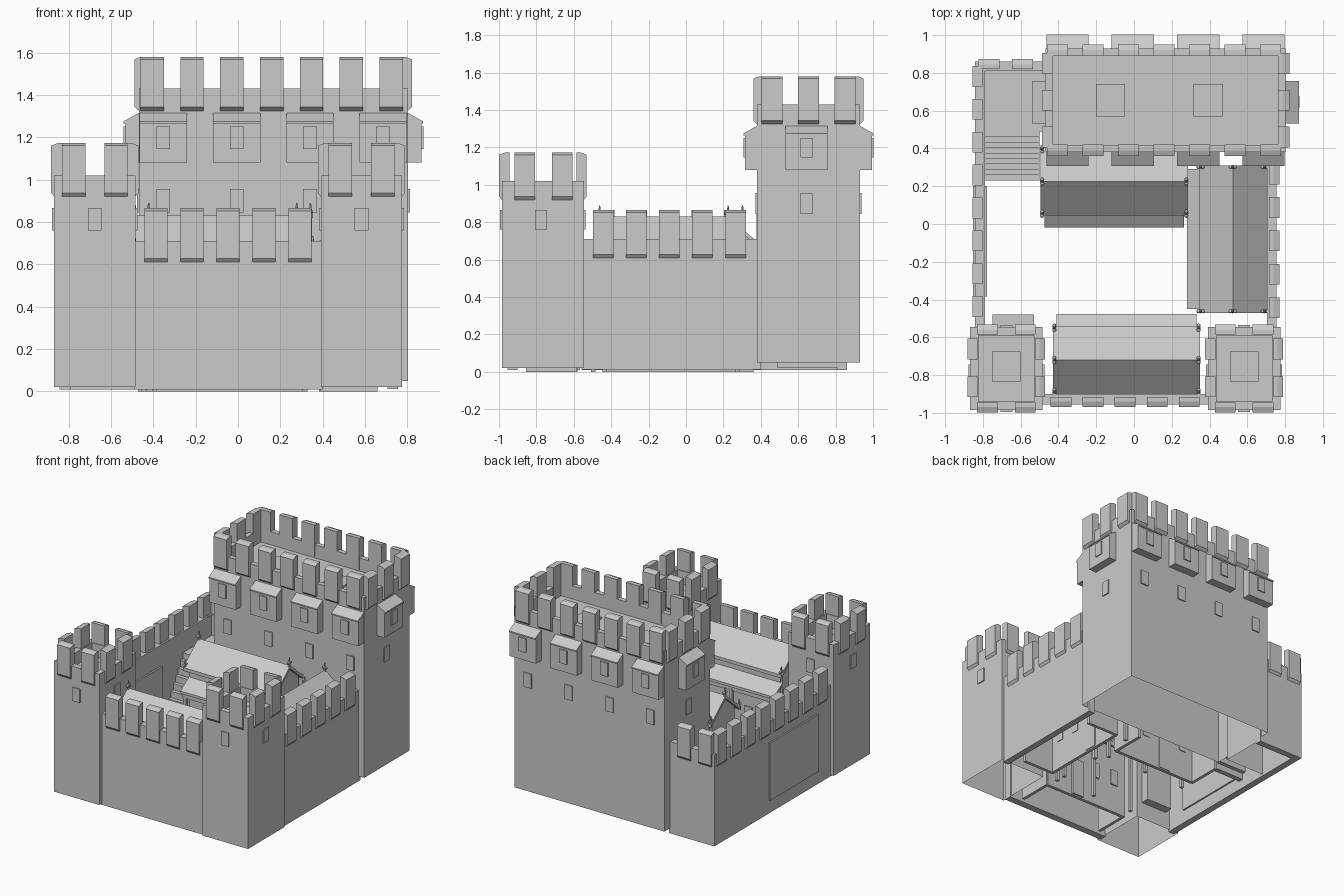
import bpy, bmesh, math
from mathutils import Matrix, Vector

if "Cube" in bpy.data.objects:
    bpy.data.objects.remove(bpy.data.objects["Cube"])

PI = math.pi


def finish(bm, name, m=Matrix()):
    bmesh.ops.recalc_face_normals(bm, faces=bm.faces)
    me = bpy.data.meshes.new(name)
    bm.to_mesh(me)
    bm.free()
    ob = bpy.data.objects.new(name, me)
    ob.matrix_world = m
    bpy.context.collection.objects.link(ob)
    return ob


def place(x, y, ang, z=0):
    return Matrix.Translation((x, y, z)) @ Matrix.Rotation(ang, 4, 'Z')


def cube(x0, x1, y0, y1, z0, z1, open_bottom=False):
    bm = bmesh.new()
    bmesh.ops.create_cube(bm, size=1)
    for v in bm.verts:
        v.co = Vector(((x0 + x1) / 2 + v.co.x * (x1 - x0),
                       (y0 + y1) / 2 + v.co.y * (y1 - y0),
                       (z0 + z1) / 2 + v.co.z * (z1 - z0)))
    if open_bottom:
        low = min(bm.faces, key=lambda f: f.calc_center_median().z)
        bmesh.ops.delete(bm, geom=[low], context='FACES_ONLY')
    return bm


def box(name, x0, x1, y0, y1, z0, z1, m=Matrix(), open_bottom=False):
    return finish(cube(x0, x1, y0, y1, z0, z1, open_bottom), name, m)


def extrude(name, prof, half, m):
    """Extrude a (y, z) profile along local x from -half to half."""
    bm = bmesh.new()
    f = bm.faces.new([bm.verts.new((-half, y, z)) for y, z in prof])
    r = bmesh.ops.extrude_face_region(bm, geom=[f])
    vs = [g for g in r['geom'] if isinstance(g, bmesh.types.BMVert)]
    bmesh.ops.translate(bm, vec=(2 * half, 0, 0), verts=vs)
    return finish(bm, name, m)


# merlon: local -y points out of the wall, underside and top slope outward
def merlon(x, y, ang, z0, z1, out=0.02, back=0.04):
    prof = [(back, z0 + .015), (back, z1), (-out + .03, z1), (-out, z1 - .012),
            (-out, z0 + .018), (-.0, z0)]
    extrude("merlon", prof, .055, place(x, y, ang))


def window(x, y, ang, z0, z1):
    box("window", -.032, .032, -.009, .02, z0, z1, place(x, y, ang))


# hollow block with a parapet: top inset for the rim, then sunk straight down
def parapet_block(name, x0, x1, y0, y1, z0, z1, rim, sink):
    bm = cube(x0, x1, y0, y1, z0, z1, True)
    top = max(bm.faces, key=lambda f: f.calc_center_median().z)
    bmesh.ops.inset_region(bm, faces=[top], thickness=rim, use_even_offset=True)
    r = bmesh.ops.extrude_face_region(bm, geom=[top])
    vs = [g for g in r['geom'] if isinstance(g, bmesh.types.BMVert)]
    bmesh.ops.translate(bm, vec=(0, 0, -sink), verts=vs)
    if top.is_valid:
        bmesh.ops.delete(bm, geom=[top], context='FACES_ONLY')
    finish(bm, name)


# projecting box with a sloped hood and a small window
def oriel(x, y, ang):
    prof = [(.02, 1.08), (.02, 1.315), (0, 1.315), (-.072, 1.275),
            (-.072, 1.265), (-.064, 1.265), (-.064, 1.08)]
    m = place(x, y, ang)
    extrude("oriel", prof, .112, m)
    box("oriel_window", -.032, .032, -.073, -.05, 1.145, 1.25, m)


# ---- keep
KX0, KX1, KY0, KY1 = -.468, .802, .38, .93
parapet_block("keep", KX0, KX1, KY0, KY1, .05, 1.43, .038, .10)
for cx in (-.125, .393):
    box("keep_hatch", cx - .077, cx + .077, .57, .74, 1.32, 1.345)
for i in range(7):
    x = -.405 + i * .188
    merlon(x, KY0, 0, 1.325, 1.58)
    merlon(x, KY1, PI, 1.325, 1.58)
for y in (.46, .655, .85):
    merlon(KX0, y, -PI / 2, 1.325, 1.58)
    merlon(KX1, y, PI / 2, 1.325, 1.58)
faces = [(-.352 + i * .346, KY0, 0) for i in range(4)]
faces += [(-.352 + i * .346, KY1, PI) for i in range(4)]
faces += [(KX0, .645, -PI / 2), (KX1, .645, PI / 2)]
for x, y, a in faces:
    oriel(x, y, a)
    window(x, y, a, .845, .955)

# ---- front towers
for cx in (-.676, .583):
    x0, x1, y0, y1 = cx - .192, cx + .192, -.985, -.545
    parapet_block("tower", x0, x1, y0, y1, .02, 1.02, .045, .10)
    box("tower_hatch", cx - .075, cx + .075, -.835, -.675, .91, .935)
    for d in (-.1, .1):
        merlon(cx + d, y0, 0, .92, 1.172, .014)
        merlon(cx + d, y1, PI, .92, 1.172, .014)
        merlon(x0, -.762 + d, -PI / 2, .92, 1.172, .014)
        merlon(x1, -.762 + d, PI / 2, .92, 1.172, .014)
    for x, y, a in ((cx, y0, 0), (cx, y1, PI), (x0, -.775, -PI / 2), (x1, -.775, PI / 2)):
        window(x, y, a, .76, .865)
box("tower_door", -.75, -.53, -.56, -.48, .15, .58)

# ---- curtain walls
box("front_wall", -.49, .40, -.955, -.90, .01, .71)
box("right_wall", .705, .755, -.56, .40, .012, .71)
box("left_wall", -.842, -.79, -.56, .86, .01, .71)
box("back_wall", -.842, -.46, .81, .86, .01, .71)
box("left_gate", -.853, -.778, -.385, .2, .11, .55)
for i in range(5):
    merlon(-.387 + i * .17, -.955, 0, .61, .865, .014)
    merlon(.755, -.443 + i * .177, PI / 2, .61, .865, .014)
for i in range(8):
    merlon(-.842, -.437 + i * .174, -PI / 2, .61, .865, .014)
for x in (-.767, -.59):
    merlon(x, .86, PI, .61, .865, .014)

# ---- corner terrace and its stair
box("terrace", -.80, -.46, .49, .82, .02, .55, open_bottom=True)
N = 9
for i in range(N):
    y = .23 + .26 * i / N
    z = .12 + .43 * (i + 1) / N
    box("step", -.79, -.5, y, y + .26 / N + .01, z - .09, z)


# ---- courtyard houses: local -y side carries the gallery
def finial(x, y, z, m):
    bm = bmesh.new()
    bmesh.ops.create_cone(bm, segments=8, radius1=.011, radius2=.003, depth=.07, cap_ends=True,
                          matrix=Matrix.Translation((x, y, z + .025)))
    for dy in (-.012, .012):
        bmesh.ops.create_uvsphere(bm, u_segments=8, v_segments=6, radius=.011,
                                  matrix=Matrix.Translation((x, y + dy, z + .02)))
    finish(bm, "finial", m)


def house(cx, cy, ang):
    m = place(cx, cy, ang)
    ridge, eave, h, L = .83, .675, .18, .39
    t = .025
    roof = [(-h, eave), (0, ridge), (h, eave), (h, eave - t), (0, ridge - t), (-h, eave - t)]
    extrude("house_roof", roof, L, m)
    gable = [(-.135, 0), (-.135, .69), (0, .81), (.135, .69), (.135, 0)]
    for s in (-1, 1):
        extrude("gable_wall", gable, .012, m @ Matrix.Translation((s * .355, 0, 0)))
        for y, z in ((-h + .01, eave), (0, ridge), (h - .01, eave)):
            finial(s * (L - .008), y, z, m)
    # facade, lean-to roof, gallery beam and posts
    box("facade", -.355, .355, -.14, -.115, 0, .685, m)
    lean = [(-.13, .60), (-.243, .525), (-.243, .505), (-.13, .575)]
    extrude("gallery_roof", lean, .37, m)
    box("gallery_beam", -.36, .36, -.235, -.215, .475, .515, m)
    for x in (-.34, 0, .34):
        box("gallery_post", x - .012, x + .012, -.237, -.213, 0, .49, m)
    for i in range(4):
        x = -.255 + i * .17
        if i == 1:
            box("house_door", x - .05, x + .05, -.152, -.11, .01, .3, m)
        else:
            box("house_window", x - .03, x + .03, -.15, -.11, .22, .34, m)


house(-.105, .225, 0)
house(-.04, -.72, PI)
house(.523, -.08, -PI / 2)
